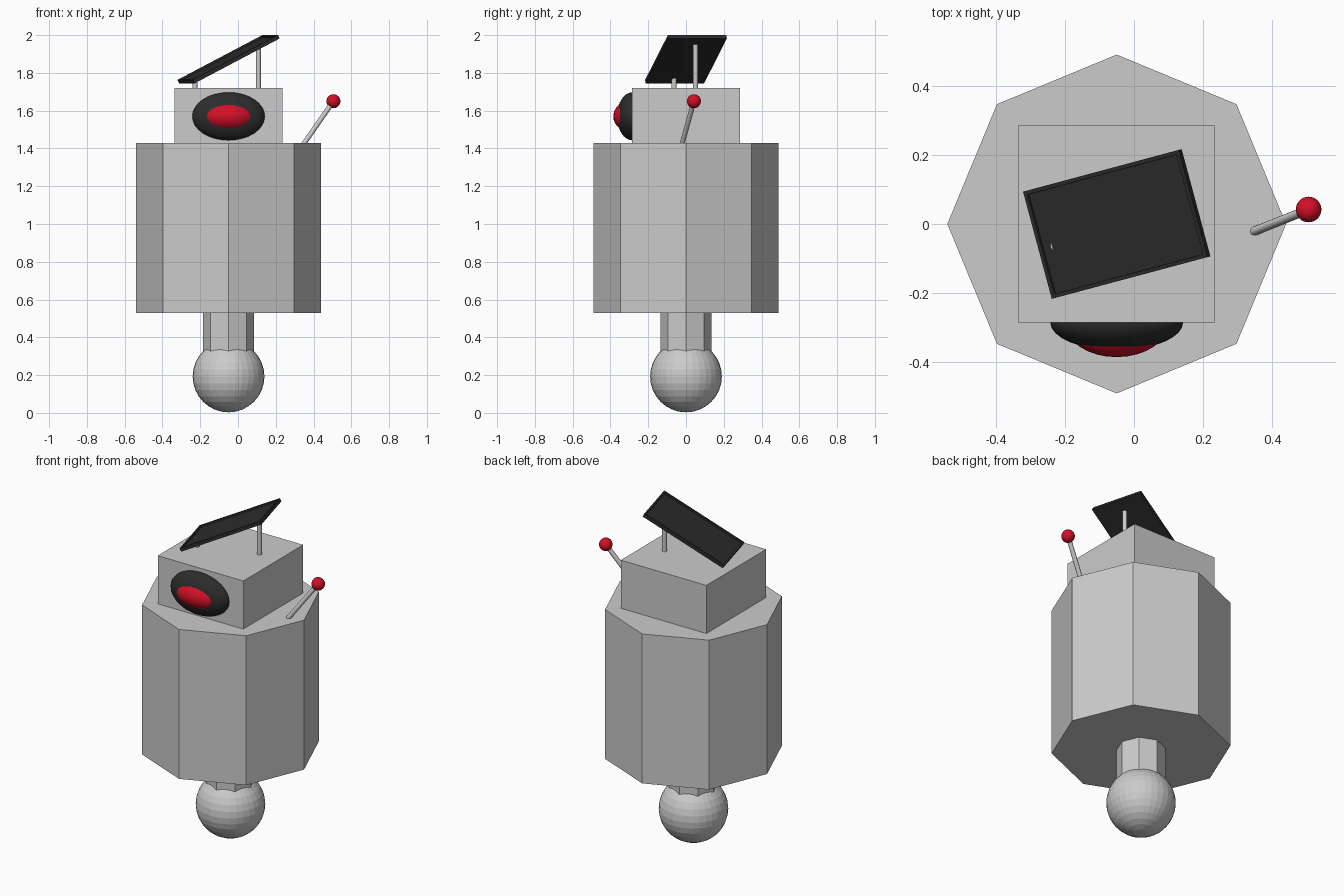
import bpy, bmesh
from math import radians
from mathutils import Vector, Matrix

cube = bpy.data.objects.get("Cube")
if cube:
    bpy.data.objects.remove(cube, do_unlink=True)

CX = -0.05  # body axis


def material(name, rgb):
    m = bpy.data.materials.new(name)
    m.use_nodes = True
    m.diffuse_color = (*rgb, 1)
    m.node_tree.nodes["Principled BSDF"].inputs["Base Color"].default_value = (*rgb, 1)
    return m


grey = material("light grey", (0.6, 0.6, 0.6))
black = material("black", (0.025, 0.025, 0.025))
red = material("red", (0.65, 0.005, 0.02))


def finish(name, mat, smooth=False):
    ob = bpy.context.object
    ob.name = name
    ob.data.materials.append(mat)
    if smooth:
        bpy.ops.object.shade_smooth_by_angle(angle=radians(40))
    return ob


def rod(name, start, end, radius, sides, mat, smooth=False):
    start, end = Vector(start), Vector(end)
    axis = end - start
    bpy.ops.mesh.primitive_cylinder_add(vertices=sides, radius=radius, depth=axis.length,
                                        location=(start + end) / 2)
    bpy.context.object.rotation_euler = axis.to_track_quat("Z", "Y").to_euler()
    return finish(name, mat, smooth)


def ball(name, centre, radii, mat, smooth=True):
    bpy.ops.mesh.primitive_uv_sphere_add(segments=32, ring_count=16, radius=1, location=centre)
    bpy.context.object.scale = radii
    return finish(name, mat, smooth)


# Foot, neck and octagonal body
ball("foot_ball", (CX, 0, 0.193), (0.19, 0.19, 0.19), grey, smooth=False)
rod("neck", (CX, 0, 0.25), (CX, 0, 0.53), 0.135, 8, grey)
rod("body", (CX, 0, 0.53), (CX, 0, 1.43), 0.49, 8, grey)

# Head
bpy.ops.mesh.primitive_cube_add(size=1, location=(CX, 0, 1.575))
bpy.context.object.scale = (0.57, 0.57, 0.29)
finish("head", grey)

# Eye
ball("eye_surround", (CX, -0.285, 1.57), (0.192, 0.08, 0.127), black)
ball("eye_lens", (CX, -0.285, 1.57), (0.15, 0.1, 0.085), red)

# Antenna
rod("antenna_rod", (0.345, -0.022, 1.42), (0.505, 0.042, 1.65), 0.013, 16, grey, True)
ball("antenna_tip", (0.505, 0.042, 1.65), (0.037, 0.037, 0.037), red)

# Posts under the panel
rod("low_post", (-0.228, -0.063, 1.71), (-0.228, -0.063, 1.772), 0.013, 16, grey, True)
rod("high_post", (0.108, 0.05, 1.71), (0.108, 0.05, 1.95), 0.013, 16, grey, True)

# Tilted panel with a slightly sunken face inside a thin rim
bm = bmesh.new()
bmesh.ops.create_cube(bm, size=1, matrix=Matrix.Diagonal((0.523, 0.321, 0.02, 1)))
bm.normal_update()
top = [f for f in bm.faces if f.normal.z > 0.9]
bmesh.ops.inset_region(bm, faces=top, thickness=0.016)
bmesh.ops.inset_region(bm, faces=top, thickness=0.0005, depth=-0.01)
mesh = bpy.data.meshes.new("panel")
bm.to_mesh(mesh)
bm.free()
mesh.materials.append(black)
panel = bpy.data.objects.new("panel", mesh)
bpy.context.collection.objects.link(panel)
panel.location = (CX, 0, 1.8725)
panel.rotation_euler = (0, radians(-27), radians(15))
